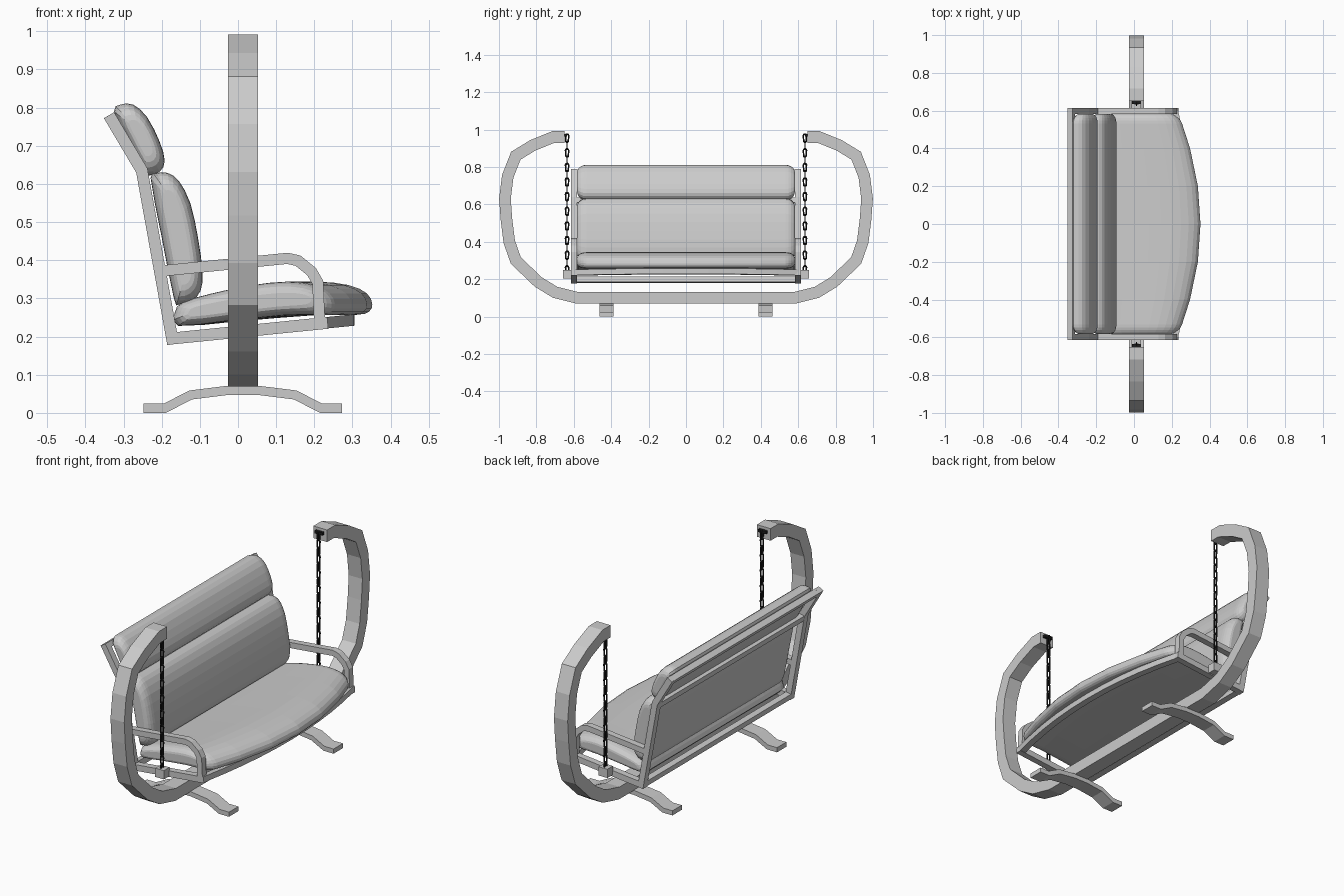
import bpy, bmesh, math
from mathutils import Vector

if "Cube" in bpy.data.objects:
    bpy.data.objects.remove(bpy.data.objects["Cube"])


def material(name, c):
    m = bpy.data.materials.new(name)
    m.diffuse_color = (*c, 1)
    m.use_nodes = True
    m.node_tree.nodes["Principled BSDF"].inputs["Base Color"].default_value = m.diffuse_color
    return m


GREY = material("light grey", (0.6, 0.6, 0.6))
BLACK = material("chain black", (0.012, 0.012, 0.012))
CX = 0.013  # x centre of the stand


def finish(name, bm, mat):
    bmesh.ops.recalc_face_normals(bm, faces=bm.faces)
    me = bpy.data.meshes.new(name)
    bm.to_mesh(me)
    bm.free()
    me.materials.append(mat)
    ob = bpy.data.objects.new(name, me)
    bpy.context.collection.objects.link(ob)
    return ob


def loft(name, rings, mat, closed=False):
    bm = bmesh.new()
    vs = [[bm.verts.new(p) for p in r] for r in rings]
    n = len(vs[0])
    pairs = list(zip(vs, vs[1:])) + ([(vs[-1], vs[0])] if closed else [])
    for a, b in pairs:
        for i in range(n):
            j = (i + 1) % n
            bm.faces.new((a[i], a[j], b[j], b[i]))
    if not closed:
        bm.faces.new(vs[0])
        bm.faces.new(vs[-1])
    return finish(name, bm, mat)


def bar(name, path, thick, lo, hi, place, mat=GREY):
    """Mitred flat bar along a 2D path, from depth lo to hi; place(u, v, depth) gives the 3D point."""
    P = [Vector(p) for p in path]
    rings = []
    for i, p in enumerate(P):
        a = (p - P[i - 1]).normalized() if i else (P[1] - p).normalized()
        b = (P[i + 1] - p).normalized() if i < len(P) - 1 else a
        t = (a + b).normalized()
        off = Vector((-t.y, t.x)) * thick / 2 / max(0.5, t.dot(a))
        l, r = p + off, p - off
        rings.append([place(*l, lo), place(*r, lo), place(*r, hi), place(*l, hi)])
    return loft(name, rings, mat)


def box(name, c, s, mat=GREY):
    bm = bmesh.new()
    bmesh.ops.create_cube(bm, size=1)
    for v in bm.verts:
        v.co = Vector([c[k] + v.co[k] * s[k] for k in range(3)])
    return finish(name, bm, mat)


def side(x, z, y):
    return (x, y, z)


def across(y, z, x):
    return (x, y, z)


# hoop stand
half = [(0.58, 0.10), (0.70, 0.13), (0.79, 0.185), (0.91, 0.30), (0.945, 0.40), (0.96, 0.52),
        (0.968, 0.63), (0.953, 0.75), (0.91, 0.86), (0.82, 0.915), (0.71, 0.96), (0.65, 0.96)]
bar("hoop_stand", [(-y, z) for y, z in half[::-1]] + half, 0.062, CX - 0.039, CX + 0.039, across)

# curved feet
foot = [(0.26, 0.012), (0.205, 0.012), (0.137, 0.047), (0.04, 0.059)]
foot = [(CX - x, z) for x, z in foot] + [(CX + x, z) for x, z in foot[::-1]]
for s in (-1, 1):
    bar("foot", foot, 0.024, s * 0.425 - 0.038, s * 0.425 + 0.038, side)

# seat frame sides: back post, bottom rail, armrest, hanger block
post = [(-0.17, 0.18), (-0.252, 0.635), (-0.338, 0.78)]
rail = [(-0.183, 0.194), (0.235, 0.236)]
arm = [(-0.19, 0.373), (0.06, 0.398), (0.13, 0.405), (0.157, 0.399), (0.193, 0.37),
       (0.209, 0.342), (0.214, 0.235)]
for s in (-1, 1):
    lo, hi = s * 0.582, s * 0.615
    bar("back_post", post, 0.031, lo, hi, side)
    bar("seat_side_rail", rail, 0.031, lo, hi, side)
    bar("armrest", arm, 0.029, lo, hi, side)
    box("hanger_block", (CX, s * 0.634, 0.226), (0.05, 0.045, 0.045))

# cross rails of the back
for name, a, b in (("top_rail", (-0.325, 0.757), (-0.338, 0.78)),
                   ("middle_rail", (-0.247, 0.607), (-0.252, 0.635)),
                   ("bottom_rail", (-0.171, 0.183), (-0.176, 0.212))):
    bar(name, [a, b], 0.03, -0.6, 0.6, side)

# bowed front rail, sloped with the seat
ys = [-0.6 + 0.12 * i for i in range(11)]
bar("front_rail", [(0.29 - 0.2 * y * y, y) for y in ys], 0.031, 0.198, 0.228,
    lambda x, y, d: (x, y, d + 0.1 * x))


def smooth_profile(pts, k=2):
    P = [Vector(p) for p in pts]
    n, out = len(P), []
    for i in range(n):
        a, b, c, d = P[i - 1], P[i], P[(i + 1) % n], P[(i + 2) % n]
        for j in range(k):
            t = j / k
            out.append(0.5 * (2 * b + (c - a) * t + (2 * a - 5 * b + 4 * c - d) * t * t
                              + (3 * b - a - 3 * c + d) * t ** 3))
    return out


def cushion(name, pts, axis, bow=0.0, r=0.05, w=0.583):
    """Cushion lofted along y with rounded ends; axis is its long direction in xz."""
    P = smooth_profile(pts)
    u = Vector(axis).normalized()
    v = Vector((-u.y, u.x))
    us, vs = [p.dot(u) for p in P], [p.dot(v) for p in P]
    mu, mv = (min(us) + max(us)) / 2, (min(vs) + max(vs)) / 2
    st = []
    for i in range(6):
        a = math.radians(90 * i / 5)
        st.append((w - r + r * math.sin(a), 1 - math.cos(a)))
    mid = [(-0.4 + 0.2 * i, 0) for i in range(5)]
    stations = [(-y, f) for y, f in st[::-1]] + mid + st
    rings = []
    for y, f in stations:
        ring = []
        for a, b in zip(us, vs):
            a, b = a - mu, b - mv
            a *= 1 - f * r / ((max(us) - min(us)) / 2)
            b *= 1 - 0.6 * f
            p = u * (a + mu) + v * (b + mv)
            x = p.x - bow * y * y * max(0, min(1, (p.x + 0.165) / 0.5))
            ring.append((x, y, p.y))
        rings.append(ring)
    return loft(name, rings, GREY)


cushion("seat_cushion", [(-0.155, 0.228), (0.0, 0.240), (0.2, 0.256), (0.31, 0.257), (0.343, 0.265),
                         (0.352, 0.285), (0.338, 0.313), (0.29, 0.335), (0.2, 0.344), (0.08, 0.334),
                         (-0.05, 0.312), (-0.14, 0.290), (-0.165, 0.265)], (1, 0.1), bow=0.345)
cushion("back_cushion", [(-0.229, 0.615), (-0.213, 0.628), (-0.185, 0.629), (-0.155, 0.608), (-0.125, 0.55),
                         (-0.105, 0.46), (-0.093, 0.37), (-0.098, 0.32), (-0.122, 0.293), (-0.155, 0.284),
                         (-0.168, 0.30), (-0.2, 0.46)], (-0.18, 1))
cushion("head_cushion", [(-0.325, 0.79), (-0.308, 0.808), (-0.275, 0.808), (-0.238, 0.775), (-0.205, 0.71),
                         (-0.192, 0.66), (-0.205, 0.632), (-0.235, 0.622), (-0.25, 0.64), (-0.29, 0.715)],
        (-0.5, 1))


# hanging chains
def link(name, c, turned, hl=0.026, hw=0.0125, rad=0.0042):
    rings = []
    for i in range(12):
        a = 2 * math.pi * i / 12
        o = Vector((math.cos(a), math.sin(a)))
        core = Vector((o.x * (hw - rad), o.y * (hw - rad) + math.copysign(hl - hw, o.y + 1e-9)))
        ring = []
        for j in range(6):
            b = 2 * math.pi * j / 6
            q = core + o * rad * math.cos(b)
            d = rad * math.sin(b)
            off = (d, q.x, q.y) if turned else (q.x, d, q.y)
            ring.append([c[k] + off[k] for k in range(3)])
        rings.append(ring)
    return loft(name, rings, BLACK, closed=True)


for s in (-1, 1):
    n = 19
    for i in range(n):
        link("chain_link", (CX, s * 0.636, 0.25 + (0.954 - 0.25) * i / (n - 1)), i % 2 == 0)
    box("chain_hook", (CX, s * 0.643, 0.97), (0.045, 0.014, 0.014), BLACK)
